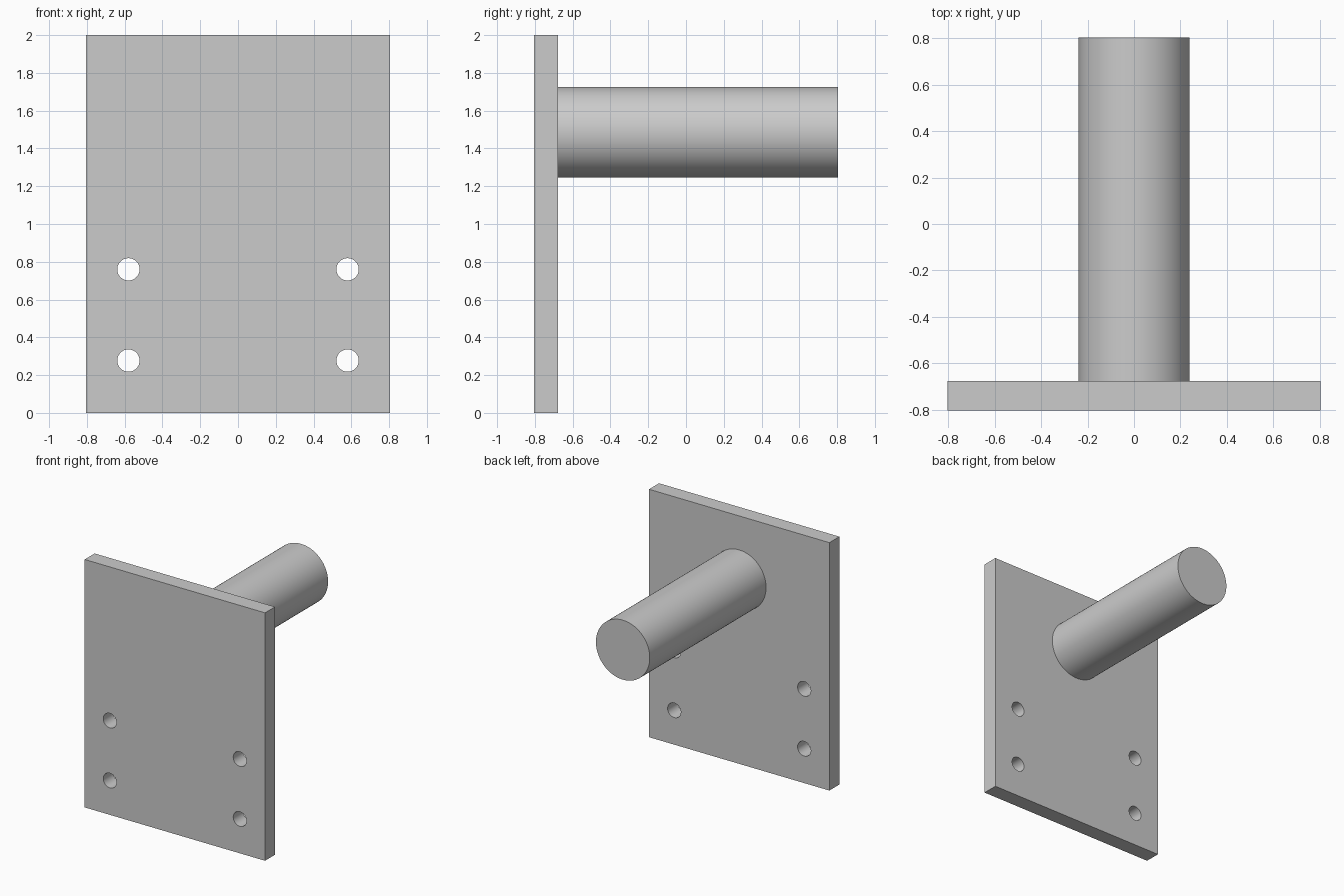
import bpy
import math

cube = bpy.data.objects.get("Cube")
if cube:
    bpy.data.objects.remove(cube, do_unlink=True)

# One plain grey for the whole bracket
grey = bpy.data.materials.new("plain_grey")
grey.use_nodes = True
COLOUR = (0.6, 0.6, 0.6, 1)
grey.diffuse_color = COLOUR
grey.node_tree.nodes["Principled BSDF"].inputs["Base Color"].default_value = COLOUR

HALF = 0.805          # half width and half depth
PLATE_BACK = -0.678   # rear face of the plate


def rod(name, radius, x, z, y0, y1, sides):
    """Closed cylinder running along y."""
    bpy.ops.mesh.primitive_cylinder_add(
        vertices=sides, radius=radius, depth=y1 - y0,
        location=(x, (y0 + y1) / 2, z), rotation=(math.pi / 2, 0, 0))
    obj = bpy.context.object
    obj.name = name
    obj.data.materials.append(grey)
    return obj


def smooth(obj):
    bpy.ops.object.select_all(action="DESELECT")
    obj.select_set(True)
    bpy.context.view_layer.objects.active = obj
    bpy.ops.object.shade_smooth_by_angle(angle=math.radians(30))


# Mounting plate
bpy.ops.mesh.primitive_cube_add(size=1, location=(0, (PLATE_BACK - HALF) / 2, 1))
plate = bpy.context.object
plate.name = "mounting_plate"
plate.scale = (2 * HALF, PLATE_BACK + HALF, 2)
bpy.ops.object.transform_apply(location=False, rotation=False, scale=True)
plate.data.materials.append(grey)

# Four bolt holes drilled through the plate
for x in (-0.58, 0.58):
    for z in (0.277, 0.76):
        drill = rod("hole_cutter", 0.059, x, z, -1, -0.5, 48)
        drill.hide_render = True
        bpy.context.view_layer.objects.active = plate
        cut = plate.modifiers.new("bolt_hole", "BOOLEAN")
        cut.operation = "DIFFERENCE"
        cut.solver = "EXACT"
        cut.object = drill
        bpy.ops.object.modifier_apply(modifier=cut.name)
        bpy.data.objects.remove(drill, do_unlink=True)
smooth(plate)

# Solid round peg projecting from the back of the plate
peg = rod("round_peg", 0.24, 0, 1.486, PLATE_BACK, HALF, 96)
smooth(peg)
